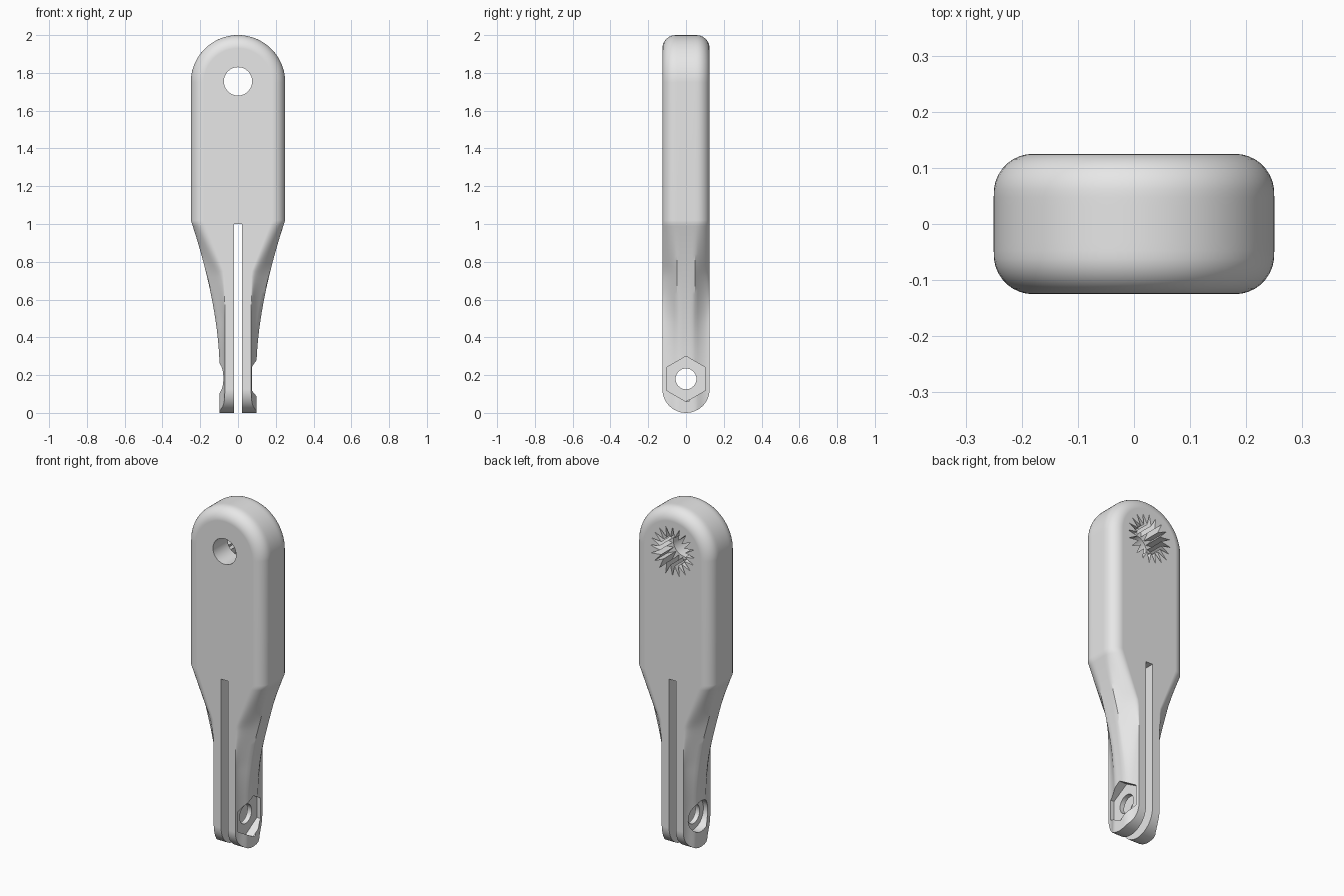
import bpy, bmesh, math

if "Cube" in bpy.data.objects:
    bpy.data.objects.remove(bpy.data.objects["Cube"], do_unlink=True)

HALF_DEPTH = 0.125
SHOULDER = 1.02      # where the taper meets the grip
HEAD = 1.75          # centre of the round top
PIVOT = 0.18         # centre of the lower cross hole

grey = bpy.data.materials.new("plain grey")
grey.use_nodes = True
grey.diffuse_color = (0.8, 0.8, 0.8, 1)
grey.node_tree.nodes["Principled BSDF"].inputs["Base Color"].default_value = (0.8, 0.8, 0.8, 1)


def ramp(v, lo, hi):
    return min(1, max(0, (v - lo) / (hi - lo)))


def half_width(y, z):
    """Outer x of the body: rounded grip above, ridged fork leg below."""
    crest = 0.098 + 0.152 * ramp(z, 0.25, SHOULDER) ** 1.7
    edge = 0.07 + 0.11 * ramp(z, 0.74, SHOULDER)
    flat = 0.04 + 0.015 * max(ramp(z, 0.5, SHOULDER), ramp(-z, -0.25, -0.05))
    convex = ramp(z, 0.5, SHOULDER)
    t = ramp(abs(y), flat, HALF_DEPTH)
    fall = convex * math.sqrt(1 - t * t) + (1 - convex) * (1 - t) ** 1.6
    return edge + (crest - edge) * fall


def outline(y):
    """Front outline of one depth layer, from bottom right over the top."""
    bottom = HALF_DEPTH - math.sqrt(max(0, HALF_DEPTH ** 2 - y * y))
    side = []
    for i in range(35):
        z = SHOULDER * i / 34
        if z < 0.3:
            z = bottom + z * (0.3 - bottom) / 0.3
        side.append((half_width(y, z), z))
    r = half_width(y, SHOULDER)
    arc = [(r * math.cos(math.pi * i / 40), HEAD + r * math.sin(math.pi * i / 40))
           for i in range(41)]
    return [(x, y, z) for x, z in side + arc + [(-x, z) for x, z in reversed(side)]]


def finish(bm, name):
    bmesh.ops.recalc_face_normals(bm, faces=bm.faces)
    mesh = bpy.data.meshes.new(name)
    bm.to_mesh(mesh)
    bm.free()
    obj = bpy.data.objects.new(name, mesh)
    bpy.context.collection.objects.link(obj)
    return obj


def loft(rings, name):
    bm = bmesh.new()
    rows = [[bm.verts.new(p) for p in ring] for ring in rings]
    n = len(rows[0])
    for a, b in zip(rows, rows[1:]):
        for i in range(n):
            j = (i + 1) % n
            bm.faces.new((a[i], a[j], b[j], b[i]))
    bm.faces.new(rows[0])
    bm.faces.new(rows[-1])
    return finish(bm, name)


def prism(name, axis, radii, count, z, start, end):
    """Straight cutter along x or y; radii repeat around it."""
    rings = []
    for d in (start, end):
        ring = []
        for i in range(count):
            r, a = radii[i % len(radii)], math.tau * i / count
            u, h = r * math.sin(a), z + r * math.cos(a)
            ring.append((d, u, h) if axis == "x" else (u, d, h))
        rings.append(ring)
    return loft(rings, name)


# Body: layers through the depth, closer together near the faces
layers = [HALF_DEPTH * math.sin(math.pi / 2 * j / 12) for j in range(-12, 13)]
body = loft([outline(y) for y in layers], "lever_body")
body.data.materials.append(grey)

# Cutters: fork slot, holes, nut pocket, bolt head recess, toothed socket
bpy.ops.mesh.primitive_cube_add(size=1, location=(0, 0, 0.45))
slot = bpy.context.object
slot.name = "fork_slot_cutter"
slot.scale = (0.044, 1, 1.1)
cutters = [
    slot,
    prism("head_hole_cutter", "y", [0.075], 48, 1.755, -0.3, 0.3),
    prism("toothed_socket_cutter", "y", [0.145, 0.082], 40, 1.755, 0.01, 0.3),
    prism("pivot_hole_cutter", "x", [0.055], 40, PIVOT, -0.3, 0.3),
    prism("nut_pocket_cutter", "x", [0.12], 6, PIVOT, 0.05, 0.3),
    prism("bolt_recess_cutter", "x", [0.09], 48, PIVOT, -0.3, -0.05),
]
for cutter in cutters:
    cutter.hide_render = True
    mod = body.modifiers.new(cutter.name, "BOOLEAN")
    mod.operation = "DIFFERENCE"
    mod.solver = "EXACT"
    mod.object = cutter

# Bake the cuts and remove the cutters
bpy.context.view_layer.update()
graph = bpy.context.evaluated_depsgraph_get()
cut_mesh = bpy.data.meshes.new_from_object(body.evaluated_get(graph))
body.modifiers.clear()
body.data = cut_mesh
cut_mesh.materials.clear()
cut_mesh.materials.append(grey)
for poly in cut_mesh.polygons:
    poly.material_index = 0
for cutter in cutters:
    bpy.data.objects.remove(cutter, do_unlink=True)

# Smooth the curved faces and keep the cut edges crisp
bpy.ops.object.select_all(action="DESELECT")
body.select_set(True)
bpy.context.view_layer.objects.active = body
bpy.ops.object.shade_smooth_by_angle(angle=math.radians(30))
weighted = body.modifiers.new("even_shading", "WEIGHTED_NORMAL")
weighted.keep_sharp = True
